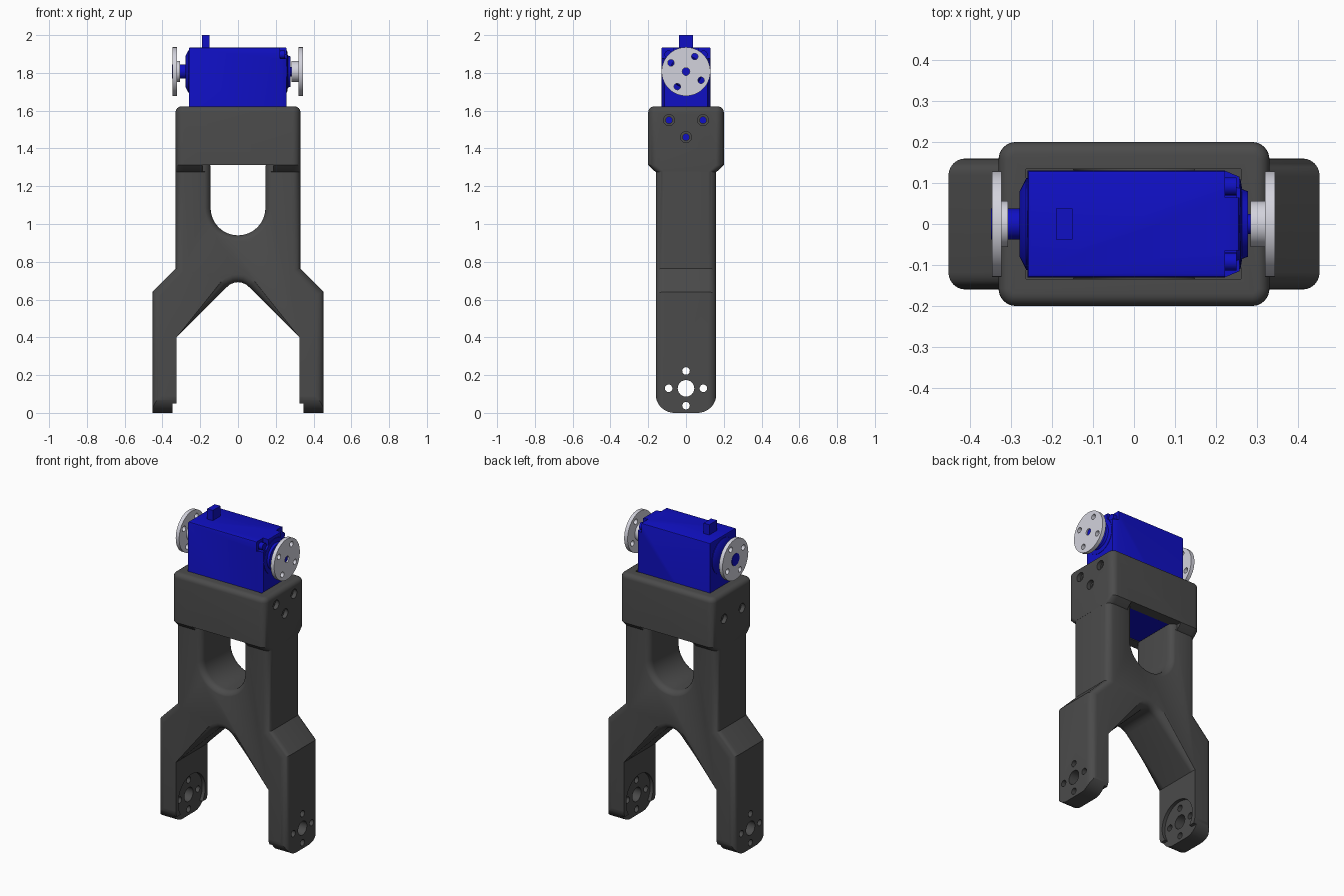
import bpy, bmesh
from math import sin, cos, pi, radians

if "Cube" in bpy.data.objects:
    bpy.data.objects.remove(bpy.data.objects["Cube"])


def material(name, color):
    m = bpy.data.materials.new(name)
    m.diffuse_color = (*color, 1)
    m.use_nodes = True
    m.node_tree.nodes["Principled BSDF"].inputs["Base Color"].default_value = m.diffuse_color
    return m


DARK = material("dark_plastic", (0.07, 0.07, 0.07))
BLUE = material("blue_plastic", (0.005, 0.005, 0.55))
LIGHT = material("light_metal", (0.65, 0.65, 0.72))


def loft(name, rings):
    """Skin a stack of equal-length point rings and cap both ends."""
    bm = bmesh.new()
    vs = [[bm.verts.new(p) for p in r] for r in rings]
    n = len(rings[0])
    for a, b in zip(vs, vs[1:]):
        for i in range(n):
            j = (i + 1) % n
            bm.faces.new((a[i], a[j], b[j], b[i]))
    bm.faces.new(vs[0])
    bm.faces.new(vs[-1])
    bmesh.ops.recalc_face_normals(bm, faces=bm.faces)
    me = bpy.data.meshes.new(name)
    bm.to_mesh(me)
    bm.free()
    ob = bpy.data.objects.new(name, me)
    bpy.context.collection.objects.link(ob)
    return ob


def box(name, x0, x1, y0, y1, z0, z1):
    return loft(name, [[(x0, y0, z), (x1, y0, z), (x1, y1, z), (x0, y1, z)] for z in (z0, z1)])


def turned(name, profile, y, z, n=48):
    """Round part along x; profile is (x, radius) pairs."""
    return loft(name, [[(x, y + r * cos(2 * pi * i / n), z + r * sin(2 * pi * i / n))
                        for i in range(n)] for x, r in profile])


def bevel(ob, width, segments, pick):
    bm = bmesh.new()
    bm.from_mesh(ob.data)
    edges = [e for e in bm.edges if pick(e.verts[0].co, e.verts[1].co)]
    bmesh.ops.bevel(bm, geom=edges, offset=width, offset_type='OFFSET', segments=segments,
                    profile=0.5, affect='EDGES', clamp_overlap=False)
    bm.to_mesh(ob.data)
    bm.free()


def boolean(ob, tool, op='DIFFERENCE'):
    bpy.context.view_layer.objects.active = ob
    m = ob.modifiers.new("cut", 'BOOLEAN')
    m.operation, m.object, m.solver = op, tool, 'EXACT'
    bpy.ops.object.modifier_apply(modifier=m.name)
    bpy.data.objects.remove(tool, do_unlink=True)


def finish(ob, mat):
    ob.data.materials.clear()
    ob.data.materials.append(mat)
    bpy.ops.object.select_all(action='DESELECT')
    ob.select_set(True)
    bpy.context.view_layer.objects.active = ob
    bpy.ops.object.shade_smooth_by_angle(angle=radians(30))


def rounded_rect(hx, hy, r, z, n=8):
    pts = []
    for k, (sx, sy) in enumerate(((1, 1), (-1, 1), (-1, -1), (1, -1))):
        for i in range(n + 1):
            a = pi / 2 * (k + i / n)
            pts.append((sx * (hx - r) + r * cos(a), sy * (hy - r) + r * sin(a), z))
    return pts


# Forked frame: half outline mirrored, extruded in y, long edges rounded
half = [(0.33, 1.45), (0.33, 0.765), (0.453, 0.64), (0.453, 0), (0.325, 0),
        (0.325, 0.40), (0.06, 0.665), (0.043, 0.679), (0.022, 0.689)]
outline = half + [(0, 0.692)] + [(-x, z) for x, z in reversed(half)]
frame = loft("forked_frame", [[(x, y, z) for x, z in outline] for y in (-0.16, 0.16)])


def long_edge(a, b):
    if abs(a.y - b.y) > 0.01:
        return False
    inner = abs(a.x) < 0.326 and abs(b.x) < 0.326 and abs(a.x - b.x) < 0.001
    flat = abs(a.z - b.z) < 0.001
    return not (inner or flat)


bevel(frame, 0.042, 6, long_edge)

# Rounded feet
feet = [(0.161, 1.6), (-0.161, 1.6)]
feet += [(-0.061 + 0.1 * cos(a), 0.1 + 0.1 * sin(a)) for a in [pi + pi / 2 * i / 10 for i in range(11)]]
feet += [(-y, z) for y, z in reversed(feet[2:])]
boolean(frame, loft("feet", [[(x, y, z) for y, z in feet] for x in (-0.6, 0.6)]), 'INTERSECT')

# Collar that holds the motor
rings = [rounded_rect(0.3305, 0.158, 0.042, 1.275), rounded_rect(0.3305, 0.17, 0.042, 1.283),
         rounded_rect(0.3305, 0.2, 0.042, 1.312)]
for i in range(7):
    a = pi / 2 * i / 6
    d = 0.03 * (1 - cos(a))
    rings.append(rounded_rect(0.3305 - d, 0.2 - d, 0.042 - d, 1.592 + 0.03 * sin(a)))
boolean(frame, loft("collar", rings), 'UNION')


# Window with flared rim, and motor cavity above it
def window_ring(y, o):
    r = 0.145 + o
    arc = [(r * cos(a), 1.085 + r * sin(a)) for a in [pi + pi * i / 24 for i in range(25)]]
    return [(x, y, z) for x, z in arc + [(r, 1.313), (-r, 1.313)]]


side = [(0.12 + 0.042 * sin(a), 0.042 * (1 - cos(a))) for a in [pi / 2 * i / 6 for i in range(7)]]
side.append((0.25, 0.042))
boolean(frame, loft("window", [window_ring(-y, o) for y, o in reversed(side)]
                    + [window_ring(y, o) for y, o in side]))
boolean(frame, box("cavity", -0.263, 0.261, -0.134, 0.134, 1.311, 1.8))

# Round pockets and pivot holes in the feet
boolean(frame, turned("pocket", [(-0.346, 0.135), (0.346, 0.135)], 0, 0.13, 64))
boolean(frame, box("foot_step", -0.346, 0.346, -0.3, 0.3, -0.1, 0.05))
for y, z, r in ((0, 0, 0.044), (0.092, 0, 0.02), (-0.092, 0, 0.02), (0, 0.092, 0.02), (0, -0.092, 0.02)):
    boolean(frame, turned("pivot_hole", [(-0.6, r), (0.6, r)], y, 0.13 + z, 24))

# Counterbored screw holes in the collar ends
for s, y, z in ((1, 0.09, 1.55), (1, -0.09, 1.55), (1, 0, 1.46), (-1, 0.09, 1.46), (-1, -0.09, 1.46)):
    boolean(frame, turned("screw_hole", [(s * 0.24, 0.017), (s * 0.305, 0.017),
                                         (s * 0.305, 0.029), (s * 0.36, 0.029)], y, z, 24))
finish(frame, DARK)

# Motor case with chamfered right end and corner notches
plan = [(-0.26, -0.13), (0.222, -0.13), (0.258, -0.115), (0.258, 0.115), (0.222, 0.13), (-0.26, 0.13)]
case = loft("motor_case", [[(x, y, z) for x, y in plan] for z in (1.316, 1.935)])
bevel(case, 0.008, 2, lambda a, b: a.z > 1.9 and b.z > 1.9)
for s in (-1, 1):
    y0, y1 = sorted((s * 0.065, s * 0.2))
    boolean(case, box("notch", 0.222, 0.3, y0, y1, 1.875, 2))
finish(case, BLUE)

# Notch screws
for s in (-1, 1):
    screw = turned("notch_screw", [(0.215, 0.022), (0.25, 0.022)], s * 0.092, 1.897, 20)
    finish(screw, BLUE)

# Cable plug on top
finish(box("cable_plug", -0.19, -0.15, -0.038, 0.038, 1.92, 2.0), BLUE)

# Bosses and shafts at both ends
AXIS = 1.807
finish(turned("left_boss", [(-0.25, 0.112), (-0.263, 0.112), (-0.279, 0.08), (-0.279, 0.038),
                            (-0.349, 0.038)], 0, AXIS), BLUE)
finish(turned("right_boss", [(0.25, 0.112), (0.26, 0.11), (0.264, 0.085), (0.278, 0.08),
                             (0.278, 0.025), (0.335, 0.025)], 0, AXIS), BLUE)

# Drive discs with bolt circles
for name, prof, bore in (
        ("left_disc", [(-0.308, 0.056), (-0.323, 0.056), (-0.323, 0.129), (-0.347, 0.129)], 0.0385),
        ("right_disc", [(0.284, 0.056), (0.32, 0.056), (0.32, 0.129), (0.344, 0.129)], 0.02)):
    disc = turned(name, prof, 0, AXIS, 64)
    boolean(disc, turned("bore", [(prof[0][0] * 0.8, bore), (prof[-1][0] * 1.2, bore)], 0, AXIS, 32))
    for k in range(4):
        a = radians(60 + 90 * k)
        boolean(disc, turned("bolt_hole", [(prof[0][0] * 0.8, 0.017), (prof[-1][0] * 1.2, 0.017)],
                             0.092 * cos(a), AXIS + 0.092 * sin(a), 20))
    finish(disc, LIGHT)
